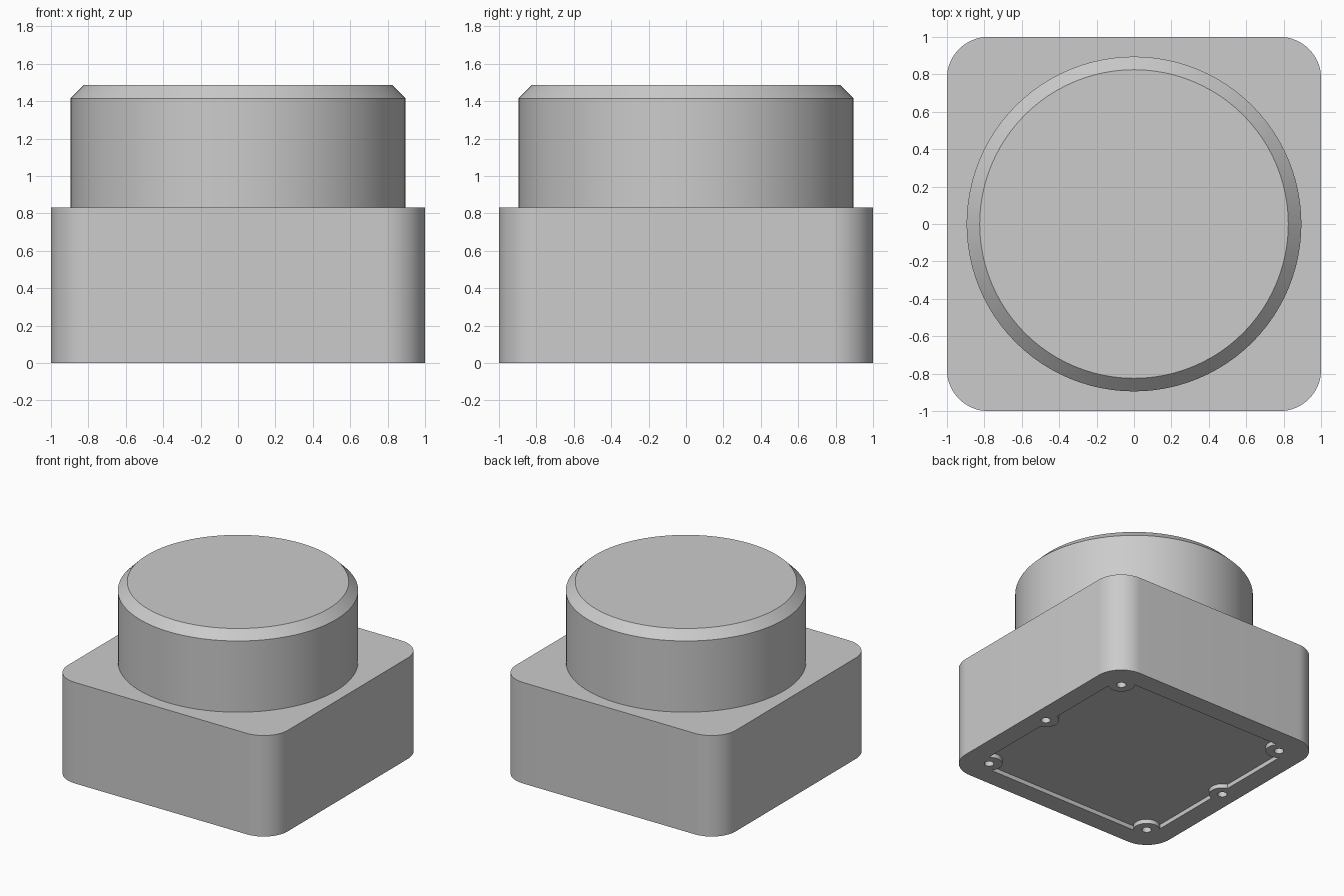
import bpy
import bmesh
import math
from mathutils import Matrix, Vector

default = bpy.data.objects.get("Cube")
if default:
    bpy.data.objects.remove(default, do_unlink=True)

# Single flat grey
grey = bpy.data.materials.new("plain_grey")
grey.use_nodes = True
colour = (0.6, 0.6, 0.6, 1)
grey.diffuse_color = colour
grey.node_tree.nodes["Principled BSDF"].inputs["Base Color"].default_value = colour


def make_object(name, bm):
    mesh = bpy.data.meshes.new(name)
    bm.to_mesh(mesh)
    bm.free()
    obj = bpy.data.objects.new(name, mesh)
    bpy.context.collection.objects.link(obj)
    return obj


def rounded_box(name, half, radius, z0, z1):
    """Square block with rounded upright edges."""
    bm = bmesh.new()
    size = Matrix.Diagonal((2 * half, 2 * half, z1 - z0, 1))
    bmesh.ops.create_cube(bm, size=1, matrix=Matrix.Translation((0, 0, (z0 + z1) / 2)) @ size)
    upright = [e for e in bm.edges if abs(e.verts[0].co.z - e.verts[1].co.z) > 1e-4]
    bmesh.ops.bevel(bm, geom=upright, offset=radius, segments=16, profile=0.5, affect='EDGES')
    return make_object(name, bm)


def cylinders(name, centres, radius, z0, z1, sides):
    """Upright cylinders of one size, all in one mesh."""
    bm = bmesh.new()
    for x, y in centres:
        bmesh.ops.create_cone(bm, cap_ends=True, segments=sides, radius1=radius, radius2=radius,
                              depth=z1 - z0, matrix=Matrix.Translation((x, y, (z0 + z1) / 2)))
    return make_object(name, bm)


def subtract(target, cutter):
    """Cut one object from another and discard the cutter."""
    cutter.hide_render = True
    mod = target.modifiers.new("cut", 'BOOLEAN')
    mod.operation = 'DIFFERENCE'
    mod.solver = 'EXACT'
    mod.object = cutter
    bpy.context.view_layer.objects.active = target
    bpy.ops.object.modifier_apply(modifier=mod.name)
    bpy.data.objects.remove(cutter, do_unlink=True)


def finish(obj):
    obj.data.materials.clear()
    obj.data.materials.append(grey)
    bpy.ops.object.select_all(action='DESELECT')
    obj.select_set(True)
    bpy.context.view_layer.objects.active = obj
    bpy.ops.object.shade_smooth_by_angle(angle=math.radians(30))


# Base block
HEIGHT = 0.83
base = rounded_box("base", 1, 0.22, 0, HEIGHT)

# Shallow underside recess, left standing around the screw bosses
screws = [(x, y) for x in (-0.775, 0.775) for y in (-0.775, 0.775)]
screws += [(-0.868, 0), (0.868, 0)]
recess = rounded_box("recess_cutter", 0.84, 0.06, -0.05, 0.035)
subtract(recess, cylinders("boss_cutter", screws, 0.1, -0.1, 0.1, 48))
subtract(base, recess)

# Screw holes through the bosses
subtract(base, cylinders("hole_cutter", screws, 0.036, -0.1, 0.3, 24))
finish(base)

# Round button with a chamfered top rim
RADIUS, TOP, CHAMFER = 0.895, 1.485, 0.07
bm = bmesh.new()
bmesh.ops.create_cone(bm, cap_ends=True, segments=96, radius1=RADIUS, radius2=RADIUS,
                      depth=TOP - HEIGHT, matrix=Matrix.Translation((0, 0, (TOP + HEIGHT) / 2)))
rim = [e for e in bm.edges if all(v.co.z > TOP - 0.01 for v in e.verts)]
bmesh.ops.bevel(bm, geom=rim, offset=CHAMFER, segments=1, affect='EDGES')
finish(make_object("button", bm))
